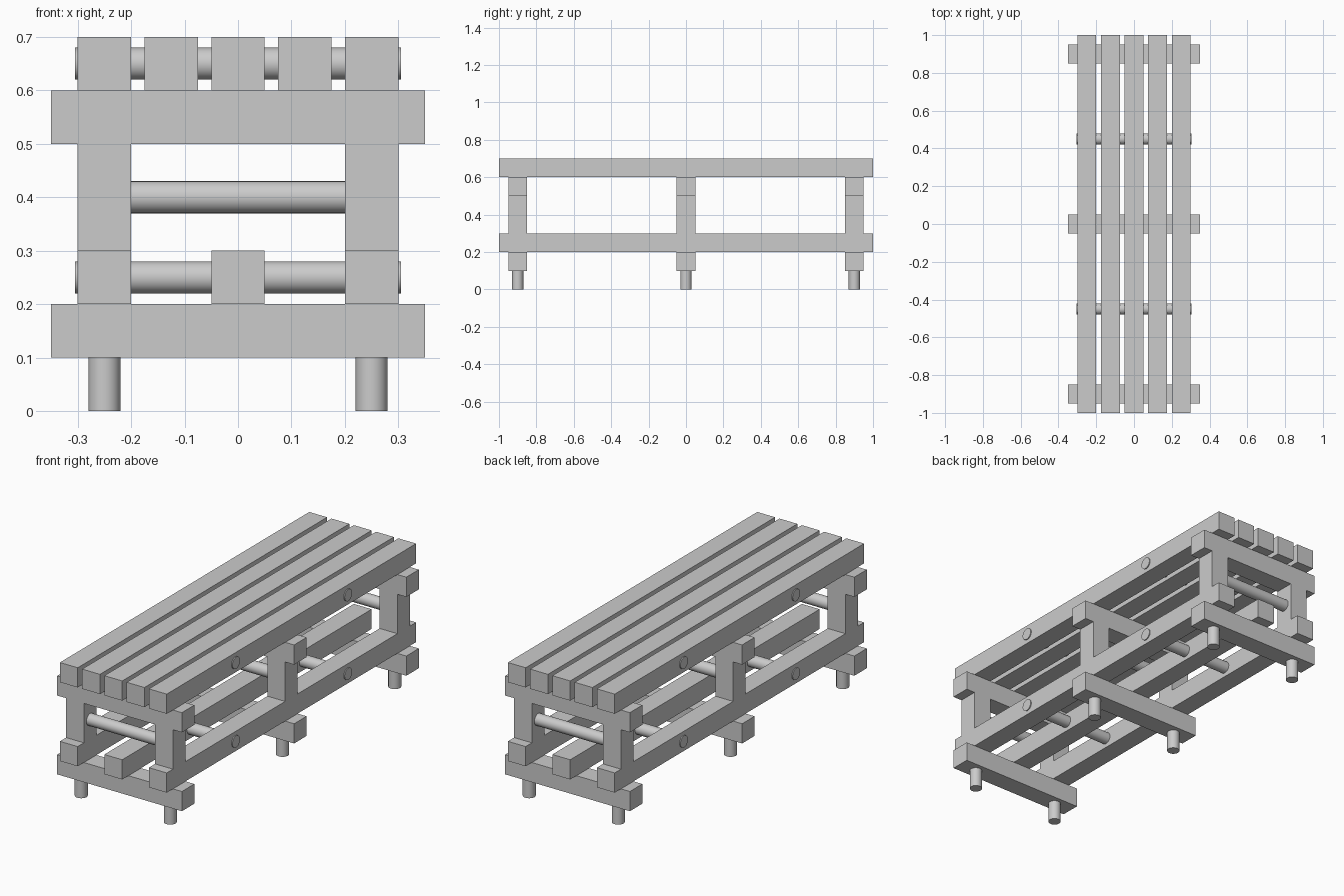
import bpy
import math

if "Cube" in bpy.data.objects:
    bpy.data.objects.remove(bpy.data.objects["Cube"])


def beam(name, x, y, z, size):
    """Square timber centred on x, y, z."""
    bpy.ops.mesh.primitive_cube_add(size=1, location=(x, y, z))
    ob = bpy.context.object
    ob.name = name
    ob.scale = size
    bpy.ops.object.transform_apply(location=False, rotation=False, scale=True)


def rod(name, x, y, z, length, along_x=True):
    """Round dowel centred on x, y, z, lying along x or standing."""
    tilt = math.pi / 2 if along_x else 0
    bpy.ops.mesh.primitive_cylinder_add(vertices=32, radius=0.03, depth=length,
                                        location=(x, y, z), rotation=(0, tilt, 0))
    bpy.context.object.name = name
    bpy.ops.object.shade_smooth_by_angle(angle=math.radians(30))


# Seat slats and lower shelf slats
for i in range(5):
    beam("seat_slat", (i - 2) * 0.125, 0, 0.65, (0.1, 2, 0.1))
for i in range(3):
    beam("shelf_slat", (i - 1) * 0.25, 0, 0.25, (0.1, 2, 0.1))

# Dowels running through the slats, ends just proud of the sides
for y in (-0.45, 0.45):
    rod("seat_dowel", 0, y, 0.65, 0.61)
    rod("shelf_dowel", 0, y, 0.25, 0.61)

# Three support frames
for y in (-0.9, 0, 0.9):
    beam("upper_crossbeam", 0, y, 0.55, (0.7, 0.1, 0.1))
    beam("lower_crossbeam", 0, y, 0.15, (0.7, 0.1, 0.1))
    rod("stretcher", 0, y, 0.4, 0.4)
    for x in (-0.25, 0.25):
        beam("post", x, y, 0.4, (0.1, 0.1, 0.2))
        rod("foot", x, y, 0.05, 0.1, along_x=False)
